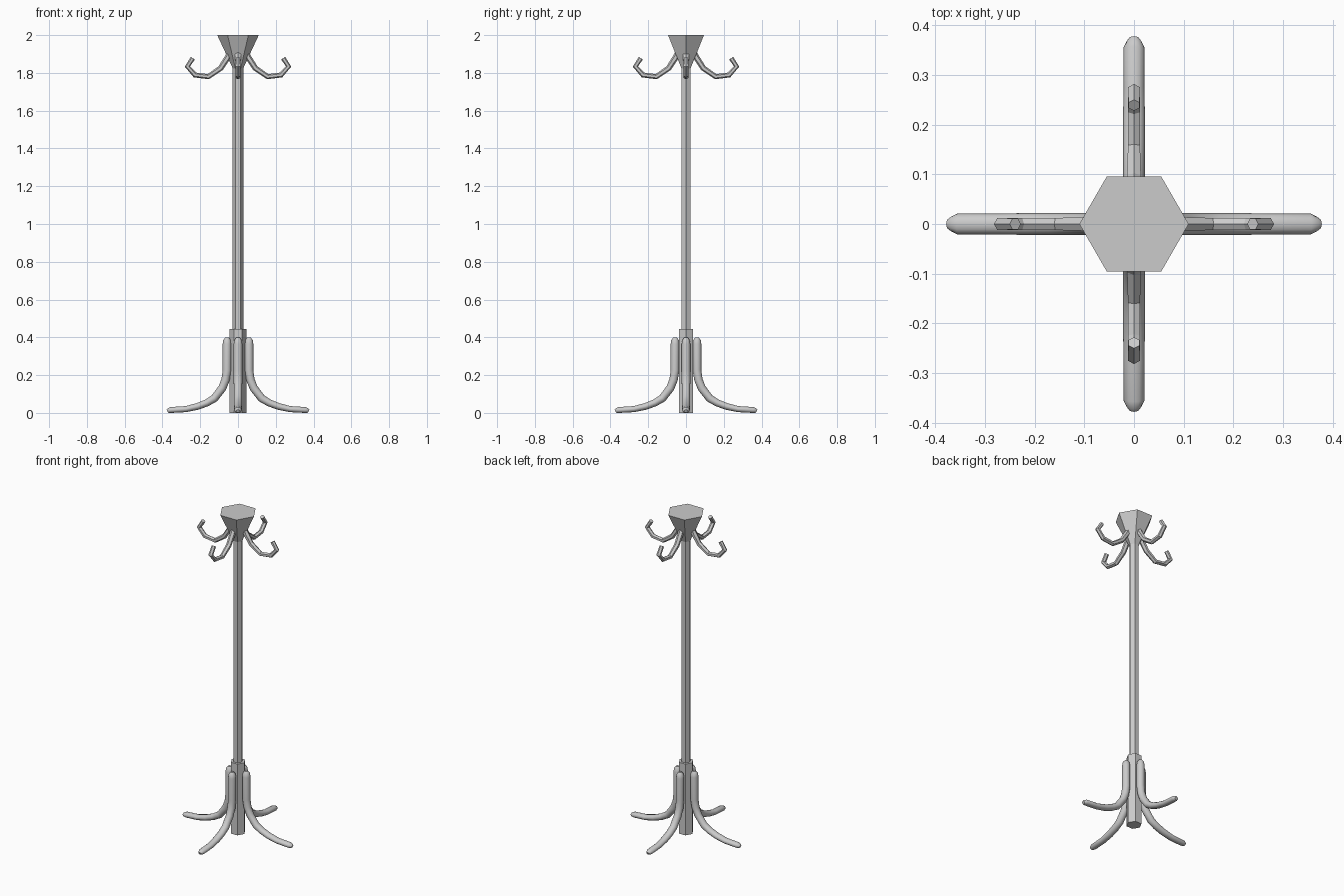
import bpy, bmesh, math
from mathutils import Vector

if "Cube" in bpy.data.objects:
    bpy.data.objects.remove(bpy.data.objects["Cube"])


def make_object(name, bm, angle=0):
    bmesh.ops.recalc_face_normals(bm, faces=bm.faces)
    mesh = bpy.data.meshes.new(name)
    bm.to_mesh(mesh)
    bm.free()
    obj = bpy.data.objects.new(name, mesh)
    bpy.context.collection.objects.link(obj)
    if angle:
        bpy.ops.object.select_all(action='DESELECT')
        obj.select_set(True)
        bpy.context.view_layer.objects.active = obj
        bpy.ops.object.shade_smooth_by_angle(angle=math.radians(angle))
    return obj


def hex_prism(name, r_bottom, r_top, z0, z1):
    """Six-sided column or cone with corners on the x axis."""
    bm = bmesh.new()
    rings = []
    for r, z in ((r_bottom, z0), (r_top, z1)):
        rings.append([bm.verts.new((r * math.cos(i * math.pi / 3),
                                    r * math.sin(i * math.pi / 3), z)) for i in range(6)])
    for i in range(6):
        j = (i + 1) % 6
        bm.faces.new((rings[0][i], rings[0][j], rings[1][j], rings[1][i]))
    bm.faces.new(rings[0][::-1])
    bm.faces.new(rings[1])
    return make_object(name, bm)


def sweep(name, path, sides, angle=0, phase=0.0):
    """Tube along (x, z, half thickness, half width) points in the xz plane."""
    bm = bmesh.new()
    pts = [Vector((p[0], 0, p[1])) for p in path]
    rings = []
    for k, (x, z, thick, width) in enumerate(path):
        a, b = pts[max(k - 1, 0)], pts[min(k + 1, len(pts) - 1)]
        t = (b - a).normalized()
        if 0 < k < len(pts) - 1:
            t = ((pts[k] - a).normalized() + (b - pts[k]).normalized()).normalized()
        n = Vector((-t.z, 0, t.x))
        ring = []
        for i in range(sides):
            u = 2 * math.pi * i / sides + phase
            co = pts[k] + n * thick * math.cos(u) + Vector((0, width * math.sin(u), 0))
            co.z = max(co.z, 0)
            ring.append(bm.verts.new(co))
        rings.append(ring)
    for r0, r1 in zip(rings, rings[1:]):
        for i in range(sides):
            j = (i + 1) % sides
            bm.faces.new((r0[i], r0[j], r1[j], r1[i]))
    bm.faces.new(rings[0])
    bm.faces.new(rings[-1][::-1])
    return make_object(name, bm, angle)


def four_around(first, base):
    """Repeat a part at each quarter turn."""
    first.name = base + "_1"
    for i in range(1, 4):
        copy = first.copy()
        copy.name = f"{base}_{i + 1}"
        copy.rotation_euler.z = i * math.pi / 2
        bpy.context.collection.objects.link(copy)


# Central pole, lower collar and flared top
hex_prism("pole", 0.028, 0.028, 0.02, 1.90)
hex_prism("base_collar", 0.044, 0.044, 0.0, 0.445)
hex_prism("flared_top", 0.026, 0.11, 1.82, 2.0)

# Curved feet with rounded ends
leg_path = [(0.058, 0.398, 0.010, 0.010), (0.058, 0.386, 0.020, 0.019),
            (0.058, 0.365, 0.023, 0.023), (0.058, 0.225, 0.023, 0.023),
            (0.066, 0.175, 0.022, 0.023), (0.083, 0.132, 0.022, 0.022),
            (0.125, 0.077, 0.021, 0.022), (0.165, 0.053, 0.019, 0.022),
            (0.215, 0.034, 0.018, 0.022), (0.275, 0.020, 0.016, 0.021),
            (0.355, 0.015, 0.016, 0.021), (0.368, 0.012, 0.013, 0.015),
            (0.374, 0.009, 0.009, 0.010)]
four_around(sweep("leg", leg_path, 12, 40), "leg")

# Six-sided coat hooks
hook_path = [(0.035, 1.92, 0.016, 0.018), (0.056, 1.88, 0.016, 0.017),
             (0.092, 1.825, 0.015, 0.016), (0.157, 1.780, 0.014, 0.014),
             (0.228, 1.789, 0.014, 0.014), (0.268, 1.834, 0.014, 0.014),
             (0.239, 1.878, 0.013, 0.013)]
four_around(sweep("hook", hook_path, 6), "hook")
